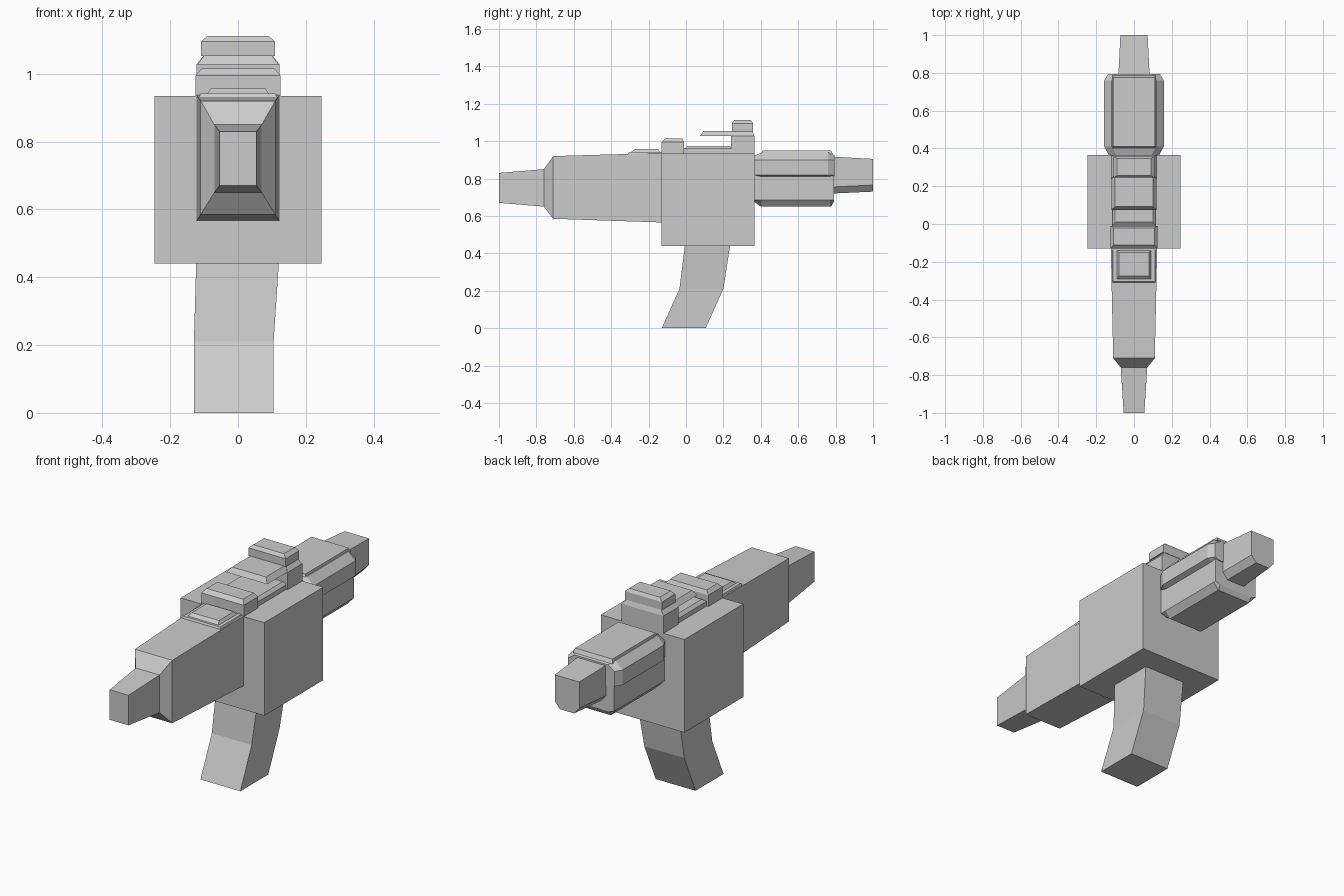
import bpy, bmesh

if "Cube" in bpy.data.objects:
    bpy.data.objects.remove(bpy.data.objects["Cube"])


def loft(name, rings):
    """Skin a list of equal-length point rings and cap both ends."""
    bm = bmesh.new()
    loops = [[bm.verts.new(p) for p in ring] for ring in rings]
    n = len(loops[0])
    for a, b in zip(loops, loops[1:]):
        for i in range(n):
            j = (i + 1) % n
            bm.faces.new((a[i], a[j], b[j], b[i]))
    bm.faces.new(loops[0])
    bm.faces.new(loops[-1])
    bmesh.ops.recalc_face_normals(bm, faces=bm.faces)
    mesh = bpy.data.meshes.new(name)
    bm.to_mesh(mesh)
    bm.free()
    ob = bpy.data.objects.new(name, mesh)
    bpy.context.collection.objects.link(ob)
    return ob


def rect(y, hx, z0, z1):
    """Rectangular cross-section across the length."""
    return [(-hx, y, z0), (hx, y, z0), (hx, y, z1), (-hx, y, z1)]


def layer(z, hx, y0, y1):
    """Horizontal rectangular layer."""
    return [(-hx, y0, z), (hx, y0, z), (hx, y1, z), (-hx, y1, z)]


def mirrored(y, half):
    """Cross-section from its right half, listed bottom to top."""
    return [(x, y, z) for x, z in half] + [(-x, y, z) for x, z in reversed(half)]


# Front barrel and tapering body
loft("front_body", [rect(-1.0, 0.055, 0.67, 0.83), rect(-0.76, 0.07, 0.65, 0.85),
                    rect(-0.71, 0.11, 0.585, 0.92), rect(-0.12, 0.123, 0.565, 0.937)])

# Central housing
loft("housing", [layer(0.44, 0.246, -0.13, 0.365), layer(0.935, 0.246, -0.13, 0.365)])

# Bent grip
loft("grip", [[(x0, y0, z), (x1, y0, z), (x1, y1, z), (x0, y1, z)]
              for z, x0, x1, y0, y1 in ((0, -0.13, 0.105, -0.13, 0.105),
                                        (0.21, -0.13, 0.105, -0.035, 0.20),
                                        (0.45, -0.123, 0.121, -0.005, 0.237))])

# Rear lower shell, tucked in at the bottom
loft("rear_lower_shell", [
    mirrored(y, [(0.10, z), (0.13, 0.685), (0.13, 0.82)])
    for y, z in ((0.36, 0.68), (0.40, 0.65), (0.775, 0.65), (0.79, 0.675))])

# Rear upper shell, overhanging the lower one
loft("rear_upper_shell", [
    mirrored(y, [(w - 0.025, 0.81), (w, 0.82), (w, 0.90), (w - 0.04, z)])
    for y, w, z in ((0.36, 0.13, 0.92), (0.41, 0.158, 0.94),
                    (0.76, 0.158, 0.94), (0.795, 0.137, 0.925))])
loft("rear_top_plate", [layer(0.93, 0.115, 0.40, 0.785), layer(0.951, 0.11, 0.41, 0.775)])

# Rear barrel with chamfered underside
loft("rear_barrel", [
    mirrored(y, [(w - 0.03, z0), (w, z0 + 0.035), (w, z1)])
    for y, w, z0, z1 in ((0.78, 0.083, 0.72, 0.917), (1.0, 0.072, 0.73, 0.905))])

# Low cover ahead of the housing
loft("front_cover", [layer(0.92, 0.12, -0.315, -0.12), layer(0.942, 0.11, -0.305, -0.13)])
loft("front_cover_panel", [layer(0.935, 0.095, -0.30, -0.135), layer(0.957, 0.08, -0.275, -0.15)])

# Sight base: front block, low rail, rear block
loft("front_block", [layer(0.93, 0.125, -0.13, -0.01), layer(0.995, 0.125, -0.13, -0.01),
                     layer(1.015, 0.108, -0.11, -0.02)])
loft("low_rail", [layer(0.93, 0.115, -0.01, 0.245), layer(0.96, 0.115, -0.01, 0.245),
                  layer(0.975, 0.10, 0.01, 0.235)])
loft("rear_block", [layer(0.93, 0.123, 0.24, 0.365), layer(1.027, 0.123, 0.24, 0.365),
                    layer(1.055, 0.10, 0.26, 0.355)])

# Overhanging sight plate and top block
loft("sight_plate", [layer(1.027, 0.12, 0.075, 0.36), layer(1.054, 0.10, 0.092, 0.355)])
loft("sight_block", [layer(1.052, 0.109, 0.245, 0.358), layer(1.095, 0.109, 0.245, 0.358),
                     layer(1.112, 0.09, 0.258, 0.348)])
